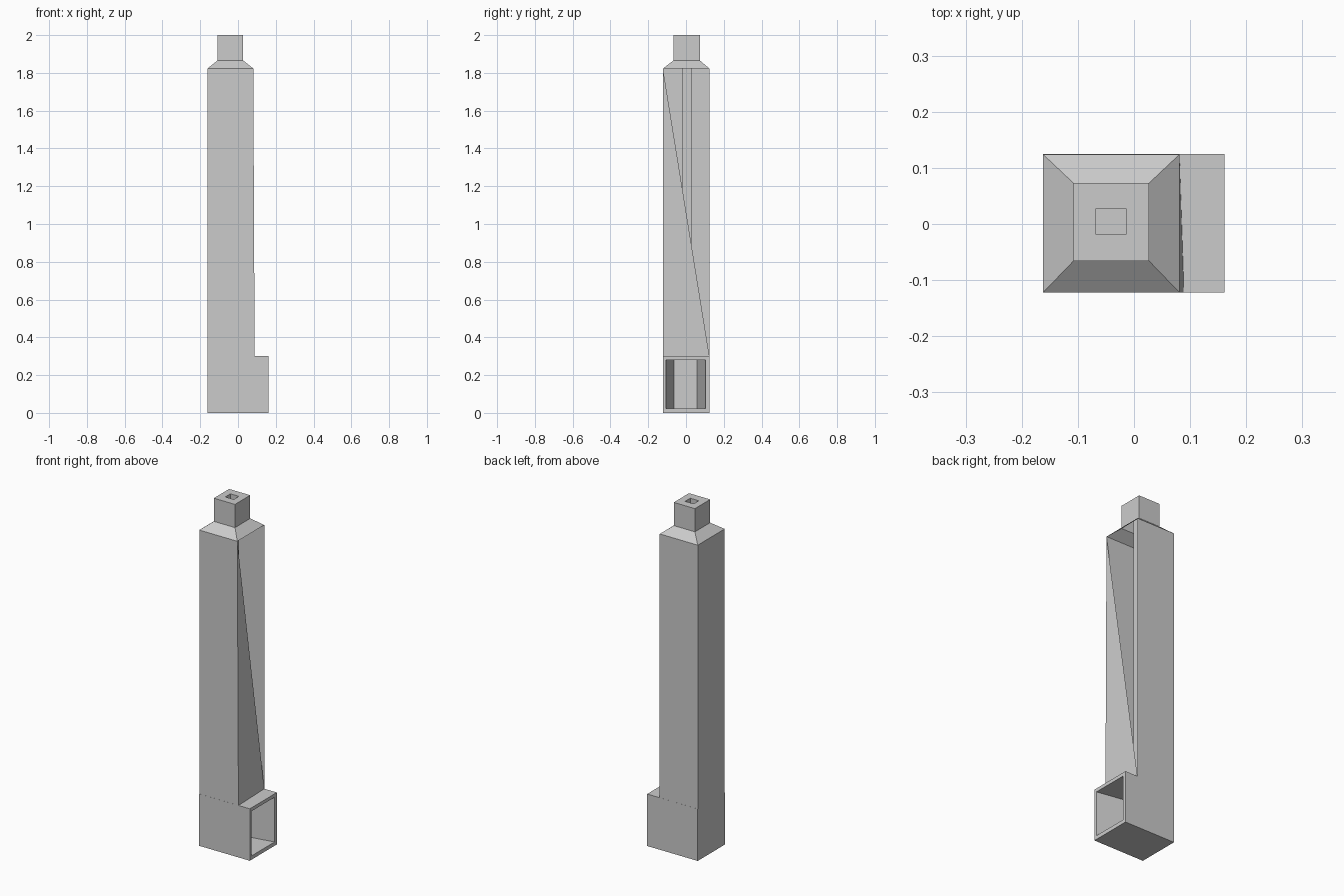
import bpy, bmesh

if "Cube" in bpy.data.objects:
    bpy.data.objects.remove(bpy.data.objects["Cube"])


def rect(x0, x1, y0, y1, z):
    return [(x0, y0, z), (x1, y0, z), (x1, y1, z), (x0, y1, z)]


def loft(name, rings):
    """Closed solid skinned through a stack of four-point rings."""
    bm = bmesh.new()
    loops = [[bm.verts.new(p) for p in ring] for ring in rings]
    for a, b in zip(loops, loops[1:]):
        for i in range(4):
            j = (i + 1) % 4
            bm.faces.new((a[i], a[j], b[j], b[i]))
    bm.faces.new(loops[0][::-1])
    bm.faces.new(loops[-1])
    bmesh.ops.recalc_face_normals(bm, faces=bm.faces)
    mesh = bpy.data.meshes.new(name)
    bm.to_mesh(mesh)
    bm.free()
    obj = bpy.data.objects.new(name, mesh)
    bpy.context.collection.objects.link(obj)
    return obj


def combine(target, tool, operation):
    mod = target.modifiers.new(tool.name, 'BOOLEAN')
    mod.object = tool
    mod.operation = operation
    mod.solver = 'EXACT'
    tool.hide_render = True
    tool.hide_set(True)


# Chimney column, sloped shoulder and neck; front right edge leans slightly
base = rect(-0.162, 0.081, -0.122, 0.124, 0.1)
base[1] = (0.089, -0.122, 0.1)
chimney = loft("chimney", [
    base,
    rect(-0.162, 0.081, -0.122, 0.124, 1.823),
    rect(-0.108, 0.027, -0.066, 0.073, 1.866),
    rect(-0.108, 0.027, -0.066, 0.073, 2.0)])

# Hearth block at the foot
hearth = loft("hearth_block", [
    rect(-0.162, 0.161, -0.1225, 0.1245, 0.0),
    rect(-0.162, 0.161, -0.1225, 0.1245, 0.3)])
combine(chimney, hearth, 'UNION')

# Firebox recess, narrowing toward its back wall
def upright(x, y0, y1):
    return [(x, y0, 0.022), (x, y1, 0.022), (x, y1, 0.28), (x, y0, 0.28)]

firebox = loft("firebox_cutter", [
    upright(-0.085, -0.0635, 0.0595),
    upright(0.161, -0.107, 0.104),
    upright(0.2, -0.107, 0.104)])
combine(chimney, firebox, 'DIFFERENCE')

# Square flue from the firebox up through the neck
flue = loft("flue_cutter", [
    rect(-0.068, -0.014, -0.019, 0.028, 0.15),
    rect(-0.068, -0.014, -0.019, 0.028, 2.1)])
combine(chimney, flue, 'DIFFERENCE')
